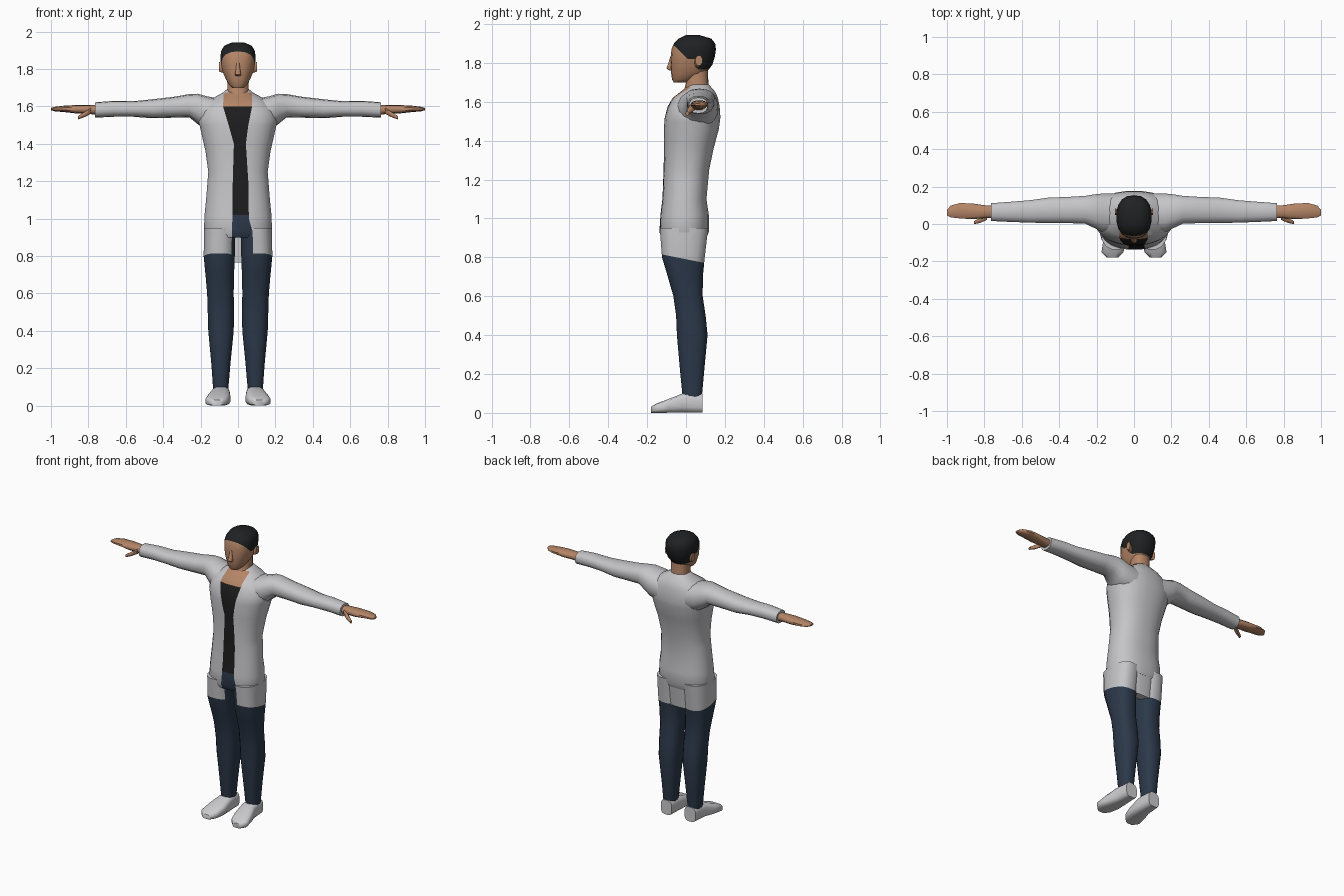
import bpy, bmesh, math
from mathutils import Vector

COLOURS = {
    "coat_grey": (0.56, 0.56, 0.58), "trouser_navy": (0.025, 0.04, 0.068),
    "shirt_black": (0.012, 0.012, 0.012), "skin": (0.46, 0.235, 0.135),
    "hair_black": (0.014, 0.015, 0.016), "shoe_white": (0.60, 0.60, 0.62)}
MATS = []
for mat_name, rgb in COLOURS.items():
    m = bpy.data.materials.new(mat_name)
    m.diffuse_color = (*rgb, 1)
    MATS.append(m)
COAT, NAVY, SHIRT, SKIN, HAIR, SHOE = range(6)


def loft(axis, rings, n=16, power=0.85, side=1):
    """Skin rounded rings (position, min/max of first axis, min/max of second)."""
    bm = bmesh.new()
    loops = []
    for p, a0, a1, b0, b1 in rings:
        loop = []
        for i in range(n):
            t = 2 * math.pi * (i + 0.5) / n
            c, s = math.cos(t), math.sin(t)
            a = (a0 + a1) / 2 + (a1 - a0) / 2 * math.copysign(abs(c) ** power, c)
            b = (b0 + b1) / 2 + (b1 - b0) / 2 * math.copysign(abs(s) ** power, s)
            co = {'x': (p, a, b), 'y': (a, p, b), 'z': (a, b, p)}[axis]
            loop.append(bm.verts.new((co[0] * side, co[1], co[2])))
        loops.append(loop)
    for lo, hi in zip(loops, loops[1:]):
        for i in range(n):
            j = (i + 1) % n
            bm.faces.new((lo[i], lo[j], hi[j], hi[i]))
    bm.faces.new(loops[0])
    bm.faces.new(loops[-1])
    bmesh.ops.recalc_face_normals(bm, faces=bm.faces[:])
    return bm


def cut(bm, point, normal, keep=lambda c: True):
    """Split the chosen faces along a plane so colours meet on clean edges."""
    faces = [f for f in bm.faces if keep(f.calc_center_median())]
    edges = {e for f in faces for e in f.edges}
    verts = {v for f in faces for v in f.verts}
    if faces:
        bmesh.ops.bisect_plane(bm, geom=faces + list(edges) + list(verts), dist=1e-5,
                               plane_co=Vector(point), plane_no=Vector(normal).normalized())


def finish(name, bm, colour, angle=50):
    """Colour faces by an index or by a rule on their centre."""
    for f in bm.faces:
        f.material_index = 0
    used = [colour(f.calc_center_median()) if callable(colour) else colour for f in bm.faces]
    slots = sorted(set(used))
    for f, u in zip(bm.faces, used):
        f.material_index = slots.index(u)
    me = bpy.data.meshes.new(name)
    bm.to_mesh(me)
    bm.free()
    for s in slots:
        me.materials.append(MATS[s])
    ob = bpy.data.objects.new(name, me)
    bpy.context.collection.objects.link(ob)
    bpy.context.view_layer.objects.active = ob
    ob.select_set(True)
    bpy.ops.object.shade_smooth_by_angle(angle=math.radians(angle))
    ob.select_set(False)


# Coat opening: height, left edge, right edge
OPENING = [(0.70, -0.035, 0.085), (0.93, -0.033, 0.078), (1.0, -0.03, 0.058),
           (1.2, -0.028, 0.055), (1.4, -0.022, 0.042), (1.5, -0.05, 0.055),
           (1.6, -0.08, 0.075), (1.70, -0.075, 0.075)]


def cut_opening(bm):
    for z, _, _ in OPENING:
        cut(bm, (0, 0, z), (0, 0, 1))
    for (z0, l0, r0), (z1, l1, r1) in zip(OPENING, OPENING[1:]):
        for x0, x1 in ((l0, l1), (r0, r1)):
            cut(bm, (x0, 0, z0), (z1 - z0, 0, x0 - x1),
                lambda c: z0 < c.z < z1 and c.y < 0.03)


def clothes(c):
    if c.z < 0.79 - 0.2 * c.y:
        return NAVY
    for (z0, l0, r0), (z1, l1, r1) in zip(OPENING, OPENING[1:]):
        t = (c.z - z0) / (z1 - z0)
        if 0 <= t <= 1 and c.y < 0.02 and l0 + (l1 - l0) * t < c.x < r0 + (r1 - r0) * t:
            return NAVY if c.z < 1.02 else SHIRT if c.z < 1.6 else SKIN
    return COAT


# Torso with open coat
torso = loft('z', [
    (0.90, -0.17, 0.17, -0.125, 0.105), (0.93, -0.184, 0.184, -0.138, 0.118),
    (1.02, -0.18, 0.18, -0.132, 0.118), (1.1, -0.172, 0.172, -0.122, 0.106),
    (1.25, -0.16, 0.16, -0.116, 0.12), (1.36, -0.175, 0.175, -0.114, 0.143),
    (1.46, -0.198, 0.198, -0.115, 0.17), (1.52, -0.212, 0.212, -0.11, 0.178),
    (1.575, -0.205, 0.205, -0.095, 0.174), (1.62, -0.17, 0.17, -0.07, 0.165),
    (1.65, -0.125, 0.125, -0.03, 0.152), (1.675, -0.08, 0.08, 0.0, 0.13),
    (1.69, -0.062, 0.062, 0.015, 0.118)], n=24)
cut(torso, (0, 0, 1.02), (0, 0, 1))
cut_opening(torso)
finish("coat_torso", torso, clothes)

# Coat back between the legs
finish("coat_back_panel", loft('z', [(0.765, -0.09, 0.09, 0.035, 0.088),
                                     (0.93, -0.10, 0.10, 0.04, 0.108)], n=12), COAT)

for side, label in ((1, "left"), (-1, "right")):
    # Leg with the coat skirt around its top
    leg = loft('z', [
        (0.08, 0.052, 0.133, -0.018, 0.082), (0.22, 0.04, 0.143, -0.032, 0.095),
        (0.40, 0.022, 0.16, -0.048, 0.112), (0.50, 0.02, 0.163, -0.052, 0.102),
        (0.60, 0.022, 0.166, -0.066, 0.087), (0.70, 0.02, 0.175, -0.095, 0.088),
        (0.80, 0.016, 0.185, -0.125, 0.098), (0.95, 0.012, 0.182, -0.137, 0.116)],
        n=16, power=0.8, side=side)
    cut(leg, (0, 0, 0.79), (0, 0.2, 1))
    cut_opening(leg)
    finish(label + "_leg", leg, clothes)

    # Shoe
    finish(label + "_shoe", loft('y', [
        (0.085, 0.048, 0.132, 0, 0.10), (0.03, 0.045, 0.138, 0, 0.105),
        (-0.02, 0.042, 0.143, 0, 0.10), (-0.09, 0.04, 0.166, 0, 0.072),
        (-0.15, 0.055, 0.175, 0, 0.05), (-0.18, 0.085, 0.145, 0, 0.032)],
        n=12, power=0.6, side=side), SHOE)

    # Sleeve
    finish(label + "_sleeve", loft('x', [
        (0.10, -0.05, 0.165, 1.46, 1.642), (0.17, -0.045, 0.165, 1.475, 1.655),
        (0.215, -0.022, 0.16, 1.505, 1.668), (0.26, 0.0, 0.152, 1.542, 1.666),
        (0.34, 0.003, 0.147, 1.54, 1.652), (0.46, 0.004, 0.142, 1.537, 1.638),
        (0.56, 0.006, 0.128, 1.545, 1.628), (0.66, 0.01, 0.12, 1.545, 1.63),
        (0.765, 0.015, 0.112, 1.54, 1.622)], n=14, side=side), COAT)

    # Hand and thumb
    finish(label + "_hand", loft('x', [
        (0.75, 0.032, 0.098, 1.555, 1.607), (0.80, 0.03, 0.102, 1.56, 1.608),
        (0.86, 0.024, 0.111, 1.562, 1.608), (0.93, 0.028, 0.114, 1.57, 1.604),
        (0.98, 0.034, 0.10, 1.574, 1.598), (1.0, 0.045, 0.075, 1.58, 1.592)],
        n=10, side=side), SKIN)
    finish(label + "_thumb", loft('x', [
        (0.785, 0.022, 0.058, 1.56, 1.595), (0.82, 0.006, 0.035, 1.542, 1.572),
        (0.855, -0.002, 0.016, 1.53, 1.55)], n=8, side=side), SKIN)

    # Ear
    finish(label + "_ear", loft('x', [
        (0.075, 0.04, 0.075, 1.775, 1.83), (0.102, 0.048, 0.085, 1.785, 1.84)],
        n=8, side=side), SKIN)

# Neck
finish("neck", loft('z', [
    (1.60, -0.068, 0.068, -0.045, 0.11), (1.66, -0.062, 0.062, -0.01, 0.122),
    (1.70, -0.058, 0.058, 0.0, 0.115), (1.78, -0.06, 0.06, 0.005, 0.112)], n=14), SKIN)

# Head with painted hair
head = loft('z', [
    (1.698, -0.03, 0.03, -0.062, 0.0), (1.715, -0.048, 0.048, -0.072, 0.04),
    (1.75, -0.068, 0.068, -0.077, 0.105), (1.79, -0.085, 0.085, -0.08, 0.135),
    (1.83, -0.093, 0.093, -0.078, 0.148), (1.87, -0.095, 0.095, -0.075, 0.154),
    (1.90, -0.09, 0.09, -0.062, 0.15), (1.925, -0.074, 0.074, -0.038, 0.13),
    (1.943, -0.03, 0.03, 0.0, 0.07)], n=18)
cut(head, (0, 0, 1.83), (0, 1, 1))
cut(head, (0, 0, 1.765), (0, 0, 1))
cut(head, (0, 0, 1.82), (0, 0, 1))
cut(head, (0, 0.06, 0), (0, 1, 0), lambda c: c.z < 1.82)
finish("head", head, lambda c: HAIR if c.z + c.y > 1.83 and c.z > 1.765
       and (c.z > 1.82 or c.y > 0.06) else SKIN)

# Nose
finish("nose", loft('z', [
    (1.762, -0.014, 0.014, -0.088, -0.06), (1.772, -0.018, 0.018, -0.102, -0.06),
    (1.79, -0.014, 0.014, -0.095, -0.06), (1.835, -0.008, 0.008, -0.08, -0.06)], n=8), SKIN)
